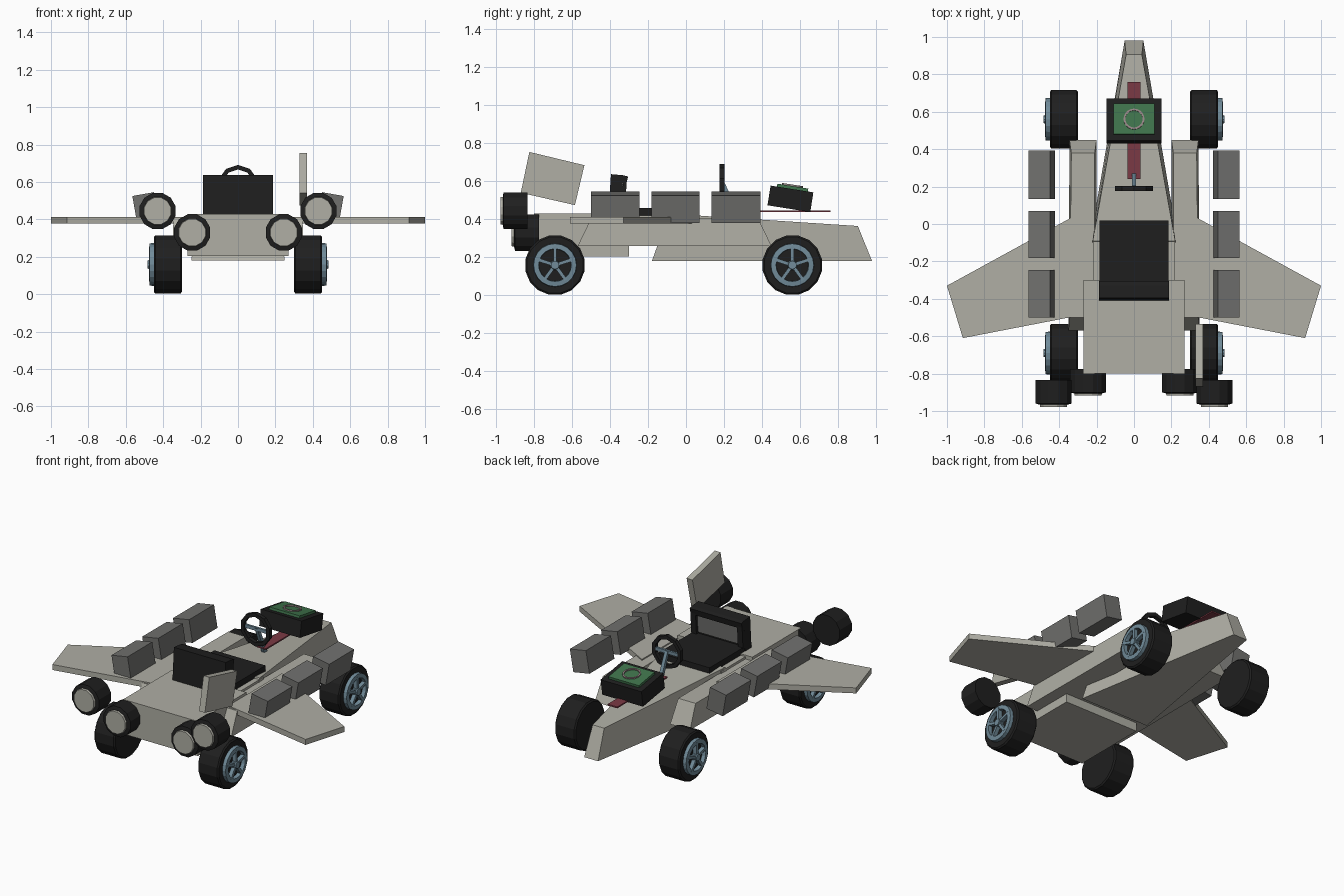
import bpy, bmesh, math
from mathutils import Matrix, Vector

if "Cube" in bpy.data.objects:
    bpy.data.objects.remove(bpy.data.objects["Cube"])


def mat(name, rgb):
    m = bpy.data.materials.new(name)
    m.diffuse_color = (*[(c / 255) ** 2.2 for c in rgb], 1)
    m.use_nodes = True
    m.node_tree.nodes["Principled BSDF"].inputs["Base Color"].default_value = m.diffuse_color
    return m


HULL = mat("hull_grey", (174, 173, 163))
BOX = mat("box_grey", (112, 112, 110))
BLACK = mat("black", (36, 36, 36))
BLUE = mat("steel_blue", (112, 138, 152))
RED = mat("dark_red", (122, 60, 70))
GREEN = mat("green", (66, 116, 78))
PALE = mat("ring_grey", (150, 135, 135))


def finish(name, bm, material):
    bmesh.ops.recalc_face_normals(bm, faces=bm.faces)
    me = bpy.data.meshes.new(name)
    bm.to_mesh(me)
    bm.free()
    me.materials.append(material)
    ob = bpy.data.objects.new(name, me)
    bpy.context.collection.objects.link(ob)
    return ob


def loft(name, a, b, material):
    """Solid between two matching outlines."""
    bm = bmesh.new()
    va, vb = [bm.verts.new(p) for p in a], [bm.verts.new(p) for p in b]
    bm.faces.new(va)
    bm.faces.new(vb)
    n = len(a)
    for i in range(n):
        j = (i + 1) % n
        bm.faces.new((va[i], va[j], vb[j], vb[i]))
    return finish(name, bm, material)


def slab(name, x0, x1, yz, material):
    return loft(name, [(x0, *p) for p in yz], [(x1, *p) for p in yz], material)


def box(name, centre, size, material, rot=0, axis='X'):
    bm = bmesh.new()
    m = (Matrix.Translation(centre) @ Matrix.Rotation(math.radians(rot), 4, axis)
         @ Matrix.Diagonal((*size, 1)))
    bmesh.ops.create_cube(bm, size=1, matrix=m)
    return finish(name, bm, material)


def lathe(name, profile, n, direction, centre, material, closed=False, phase=0.0):
    """Spin (distance along axis, radius) points about an axis."""
    bm = bmesh.new()
    q = Vector((0, 0, 1)).rotation_difference(Vector(direction))
    rings = []
    for t, r in profile:
        rings.append([bm.verts.new(Vector(centre) + q @ Vector(
            (r * math.cos(2 * math.pi * (i + phase) / n),
             r * math.sin(2 * math.pi * (i + phase) / n), t))) for i in range(n)])
    pairs = list(zip(rings, rings[1:]))
    if closed:
        pairs.append((rings[-1], rings[0]))
    else:
        bm.faces.new(rings[0])
        bm.faces.new(rings[-1])
    for a, b in pairs:
        for i in range(n):
            j = (i + 1) % n
            bm.faces.new((a[i], a[j], b[j], b[i]))
    return finish(name, bm, material)


# Tapered nose, middle deck and rear hull
loft("nose",
     [(-.25, -.18, .18), (.25, -.18, .18), (.05, .98, .18), (-.05, .98, .18)],
     [(-.22, -.09, .43), (.22, -.09, .43), (.042, .905, .365), (-.042, .905, .365)], HULL)
box("middle_deck", (0, -.2, .34), (.44, .3, .16), HULL)
box("rear_hull", (0, -.55, .317), (.54, .50, .226), HULL)

for s, side in ((1, "right"), (-1, "left")):
    # Side pod with sloping ends
    loft(side + "_pod",
         [(s * x, y, .26) for x, y in ((.20, -.57), (.35, -.57), (.345, .45), (.20, .45))],
         [(s * x, y, .405) for x, y in ((.21, -.50), (.345, -.50), (.335, .38), (.21, .38))], HULL)
    # Swept wing
    plan = [(.27, .07), (1.0, -.33), (.915, -.61), (.27, -.485)]
    loft(side + "_wing", [(s * x, y, .377) for x, y in plan],
         [(s * x, y, .413) for x, y in plan], HULL)
    # Row of leaning cargo boxes
    for i, (y0, y1) in enumerate(((-.5, -.245), (-.183, .07), (.135, .393))):
        box(f"{side}_cargo_box_{i}", (s * .494, (y0 + y1) / 2, .463),
            (.118, y1 - y0, .147), BOX, s * 10, 'Y')
    # Thrusters with pale nozzle discs
    for label, x, y, z in (("upper", .43, -.835, .445), ("lower", .245, -.775, .33)):
        c = (s * x, y, z)
        lathe(f"{side}_{label}_thruster", [(0, .1), (.125, .1), (.13, .08)], 12,
              (0, -1, 0), c, BLACK, phase=.5)
        lathe(f"{side}_{label}_nozzle", [(.12, .078), (.143, .074)], 12,
              (0, -1, 0), c, HULL, phase=.5)
    # Wheels: tyre, rim ring, five spokes and hub
    for label, y in (("front", .56), ("rear", -.69)):
        c = Vector((s * .30, y, .159))
        name = f"{side}_{label}_"
        lathe(name + "tyre", [(0, .15), (.008, .159), (.142, .159), (.15, .15)], 16,
              (s, 0, 0), c, BLACK, phase=.5)
        lathe(name + "rim", [(.145, .115), (.172, .113), (.175, .086), (.145, .084)], 20,
              (s, 0, 0), c, BLUE, closed=True)
        lathe(name + "hub", [(.145, .028), (.183, .022)], 10, (s, 0, 0), c, BLUE)
        for k in range(5):
            a = math.radians(90 + 72 * k)
            mid = c + Vector((s * .162, math.cos(a) * .055, math.sin(a) * .055))
            box(f"{name}spoke_{k}", mid, (.026, .085, .018), BLUE, math.degrees(a))

# Single tail fin
slab("tail_fin", .328, .370, [(-.825, .755), (-.535, .685), (-.585, .475), (-.87, .54)], HULL)

# Seat with padded back
box("seat_base", (0, -.16, .435), (.37, .36, .05), BLACK)
slab("seat_back", -.187, .187, [(-.41, .42), (-.395, .638), (-.33, .632), (-.345, .42)], BLACK)
slab("seat_back_rim", -.187, .187, [(-.34, .59), (-.33, .632), (-.305, .625), (-.315, .585)], BLACK)
for s, side in ((1, "right"), (-1, "left")):
    slab(side + "_seat_bolster", s * .15, s * .187,
         [(-.35, .45), (-.33, .60), (-.312, .60), (-.322, .45)], BLACK)
slab("seat_pad", -.147, .147, [(-.345, .47), (-.337, .585), (-.326, .585), (-.334, .47)], BOX)

# Steering wheel, crossbar and column
lathe("steering_wheel", [(-.013, .108), (.013, .108), (.013, .084), (-.013, .084)], 10,
      (0, 1, 0), (0, .19, .583), BLACK, closed=True, phase=.5)
box("steering_crossbar", (0, .195, .583), (.17, .014, .022), BLUE)
slab("steering_column", -.011, .011, [(.185, .59), (.205, .59), (.29, .40), (.26, .40)], BLUE)

# Red strip, console, green screen and dial
box("red_strip", (0, .50, .442), (.07, .52, .009), RED)
box("console", (0, .55, .508), (.295, .228, .105), BLACK, -9)
box("screen", (0, .561, .565), (.22, .165, .02), GREEN, -9)
dial = lathe("dial", [(-.004, .056), (.004, .056), (.004, .046), (-.004, .046)], 20,
             Vector((0, math.sin(math.radians(9)), math.cos(math.radians(9)))),
             (0, .561, .579), PALE, closed=True)
